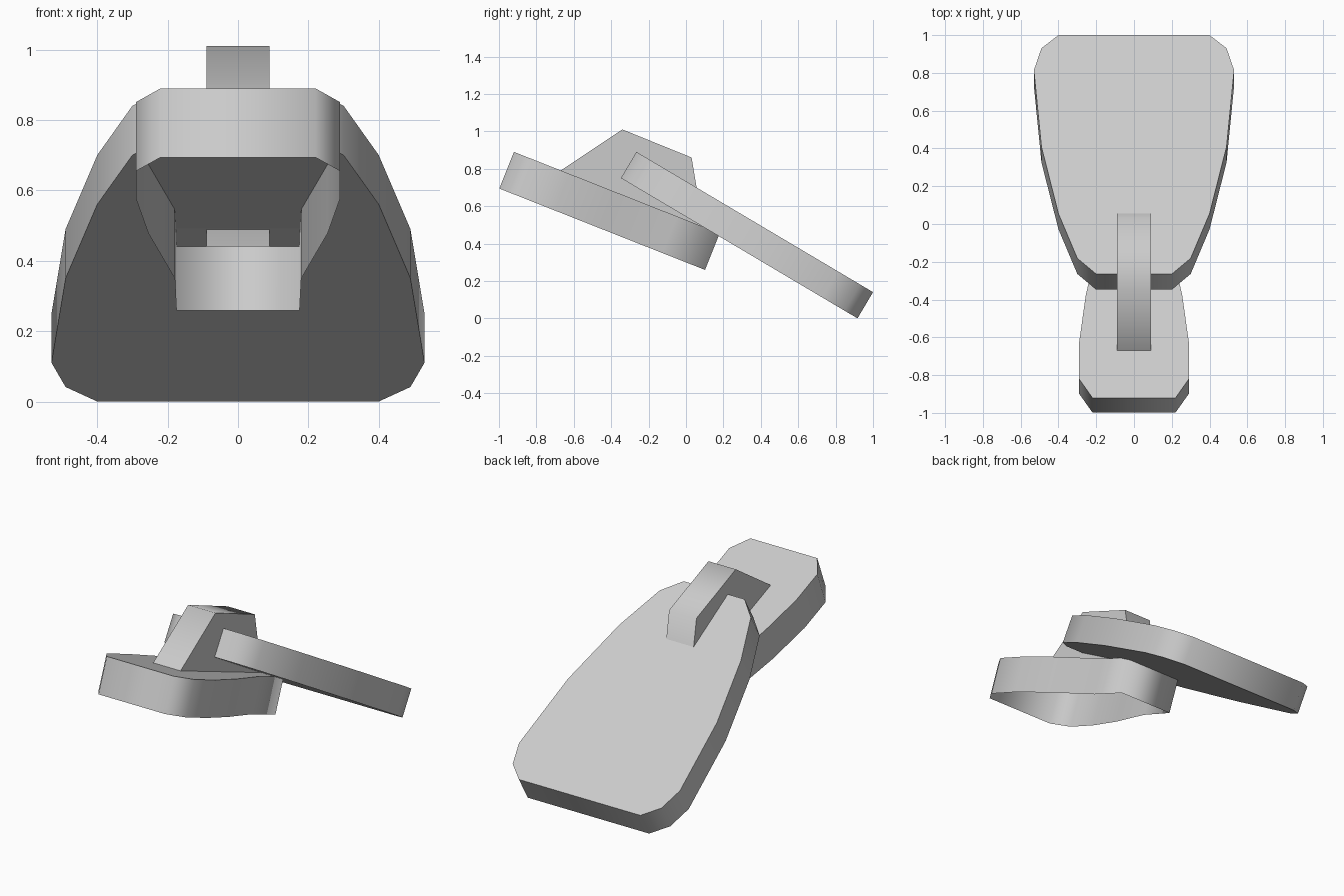
import bpy
import bmesh
from mathutils import Vector

old = bpy.data.objects.get("Cube")
if old:
    bpy.data.objects.remove(old, do_unlink=True)

GREY = (0.6, 0.6, 0.6, 1.0)
metal = bpy.data.materials.new("grey_metal")
metal.use_nodes = True
metal.diffuse_color = GREY
metal.node_tree.nodes["Principled BSDF"].inputs["Base Color"].default_value = GREY


def make_prism(name, ring, offset, caps, skip_last_wall=False):
    """Sweep a closed ring by offset: flat caps, smoothly shaded walls."""
    bm = bmesh.new()
    near = [bm.verts.new(p) for p in ring]
    far = [bm.verts.new(p + offset) for p in ring]
    count = len(ring)
    for i in range(count - 1 if skip_last_wall else count):
        j = (i + 1) % count
        bm.faces.new((near[i], near[j], far[j], far[i])).smooth = True
    if "near" in caps:
        bm.faces.new(near[::-1])
    if "far" in caps:
        bm.faces.new(far)
    bmesh.ops.recalc_face_normals(bm, faces=bm.faces)
    # Crisp rims between walls and caps
    for edge in bm.edges:
        if any(not f.smooth for f in edge.link_faces):
            edge.smooth = False
    mesh = bpy.data.meshes.new(name)
    bm.to_mesh(mesh)
    bm.free()
    mesh.materials.append(metal)
    obj = bpy.data.objects.new(name, mesh)
    bpy.context.collection.objects.link(obj)
    return obj


def tilted_ring(half_outline, start, end):
    """Mirror (half width, fraction) pairs along the line start to end."""
    start, end = Vector(start), Vector(end)
    right = [start.lerp(end, t) + Vector((x, 0, 0)) for x, t in half_outline]
    left = [Vector((-p.x, p.y, p.z)) for p in reversed(right)]
    return right + left


# Slider body: tilted shell, open underneath
body_outline = [(0.22, 0), (0.29, 0.09), (0.29, 0.27),
                (0.255, 0.495), (0.18, 0.79), (0.175, 1)]
make_prism("slider_body",
           tilted_ring(body_outline, (0, -0.92, 0.89), (0, 0.18, 0.455)),
           Vector((0, -0.078, -0.196)), caps=("near",))

# Pull tab: solid tapered plate
tab_outline = [(0.20, 0), (0.30, 0.066), (0.40, 0.253), (0.49, 0.533),
               (0.53, 0.853), (0.49, 0.945), (0.40, 1)]
make_prism("pull_tab",
           tilted_ring(tab_outline, (0, -0.265, 0.89), (0, 1.0, 0.14)),
           Vector((0, -0.083, -0.14)), caps=("near", "far"))

# Bridge holding the tab, open where it meets the body
bridge_profile = [(-0.67, 0.79), (-0.34, 1.01), (0.03, 0.86), (0.10, 0.44)]
make_prism("bridge",
           [Vector((-0.09, y, z)) for y, z in bridge_profile],
           Vector((0.18, 0, 0)), caps=("near", "far"), skip_last_wall=True)

# Make sure the open shells face outward
for name, inside in (("slider_body", Vector((0, -0.4, 0.58))),
                     ("bridge", Vector((0, -0.2, 0.75)))):
    mesh = bpy.data.objects[name].data
    face = mesh.polygons[0]
    if face.normal.dot(face.center - inside) < 0:
        mesh.flip_normals()
